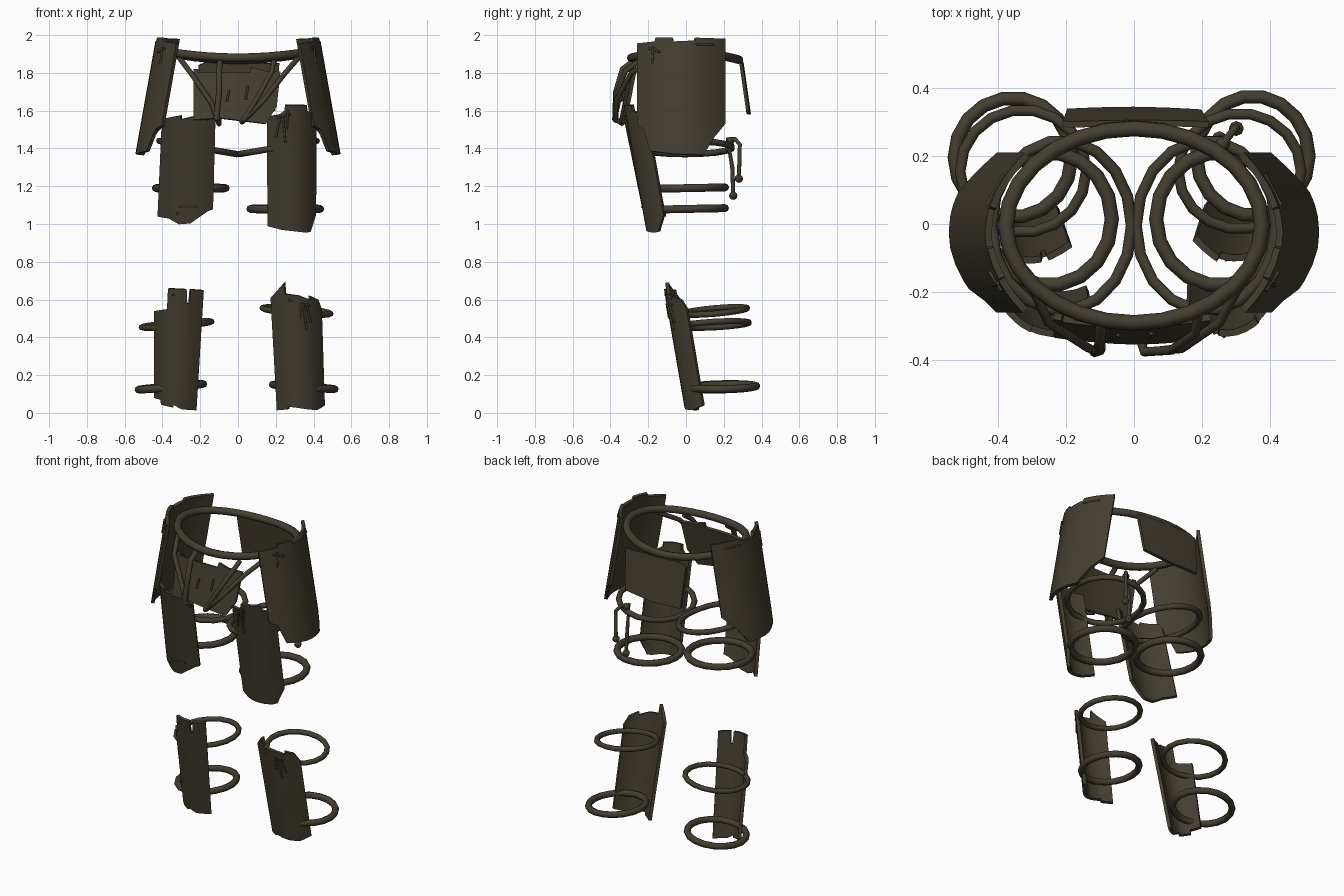
import bpy, bmesh, math
from mathutils import Vector

leather = bpy.data.materials.new("dark_brown_leather")
leather.diffuse_color = (0.058, 0.048, 0.03, 1)


def finish(ob, angle=40):
    ob.data.materials.append(leather)
    bpy.ops.object.select_all(action='DESELECT')
    ob.select_set(True)
    bpy.context.view_layer.objects.active = ob
    if ob.type == 'CURVE':
        bpy.ops.object.convert(target='MESH')
    for m in list(ob.modifiers):
        bpy.ops.object.modifier_apply(modifier=m.name)
    bpy.ops.object.shade_smooth_by_angle(angle=math.radians(angle))


def sample(line, u):
    for (a, za), (b, zb) in zip(line, line[1:]):
        if a <= u <= b:
            return za + (zb - za) * (u - a) / (b - a)
    return line[-1][1]


def plate(name, top, bottom, out, half, sag, upper, lower, thick=0.02):
    """Bent, leaning plate; upper and lower are its edge heights over u = -1..1."""
    top, bottom, o = Vector(top), Vector(bottom), Vector(out).normalized()
    side = Vector((-o.y, o.x, 0))
    half = half if isinstance(half, tuple) else (half, half)

    def surface(u, z):
        t = (top.z - z) / (top.z - bottom.z)
        p = top.lerp(bottom, t) + side * u * (half[0] + (half[1] - half[0]) * t)
        return p - o * sag * u * u

    us = sorted({round(p[0], 3) for p in upper + lower} | {i / 5 for i in range(-5, 6)})
    bm = bmesh.new()
    cols = []
    for u in us:
        a, b = sample(upper, u), sample(lower, u)
        cols.append([bm.verts.new(surface(u, a + (b - a) * k / 3)) for k in range(4)])
    for c, d in zip(cols, cols[1:]):
        for k in range(3):
            bm.faces.new((c[k], c[k + 1], d[k + 1], d[k]))
    me = bpy.data.meshes.new(name)
    bm.to_mesh(me)
    bm.free()
    ob = bpy.data.objects.new(name, me)
    bpy.context.collection.objects.link(ob)
    mod = ob.modifiers.new("thickness", 'SOLIDIFY')
    mod.thickness, mod.offset = thick, 0
    finish(ob)
    return lambda u, z: surface(u, z) + o * (thick / 2 + 0.004)


def tube(name, points, radius, closed=False):
    cu = bpy.data.curves.new(name, 'CURVE')
    cu.dimensions = '3D'
    cu.bevel_depth, cu.bevel_resolution = radius, 2
    cu.use_fill_caps = True
    sp = cu.splines.new('POLY')
    sp.points.add(len(points) - 1)
    for p, co in zip(sp.points, points):
        p.co = (*co, 1)
    sp.use_cyclic_u = closed
    ob = bpy.data.objects.new(name, cu)
    bpy.context.collection.objects.link(ob)
    finish(ob, 50)


def ring(name, cx, cy, z, rx, ry, radius, tilt_x=0, tilt_y=0, n=18, dip=0):
    pts = []
    for i in range(n):
        a = 2 * math.pi * i / n
        c, s = math.cos(a), math.sin(a)
        pts.append((cx + rx * c, cy + ry * s, z + tilt_x * c + tilt_y * s - dip * s * s))
    tube(name, pts, radius, True)


def stitches(name, at, marks):
    """Thin lacing ends lying on a plate."""
    for i, (u1, z1, u2, z2) in enumerate(marks):
        tube(f"{name}_{i + 1}", [at(u1, z1), at(u2, z2)], 0.006)


# Waist belt
ring("belt", 0, -0.005, 1.91, 0.375, 0.285, 0.023, tilt_y=-0.005, n=28, dip=0.035)

# Hip plates
hip_low = [(-1, 1.52), (-0.85, 1.5), (-0.7, 1.385), (-0.2, 1.37), (0.5, 1.365),
           (0.62, 1.41), (0.75, 1.46), (1, 1.53)]
hip_top = [(-1, 1.955), (-0.6, 1.965), (-0.58, 1.985), (-0.2, 1.985), (-0.18, 1.965),
           (0.3, 1.97), (0.32, 1.985), (1, 1.98)]
for name, s in (("left", -1), ("right", 1)):
    up, low = hip_top, hip_low
    if s < 0:
        up, low = ([(-u, z) for u, z in reversed(e)] for e in (up, low))
    at = plate(name + "_hip_plate", (s * 0.425, -0.025, 1.98), (s * 0.535, -0.025, 1.36),
               (s, 0, 0), 0.228, 0.11, up, low)
    stitches(name + "_hip_lacing", at, [(-0.75 * s, 1.93, -0.5 * s, 1.91),
             (-0.65 * s, 1.94, -0.68 * s, 1.85), (0.35 * s, 1.95, 0.75 * s, 1.95)])

# Front and back waist plates
at = plate("front_waist_plate", (-0.005, -0.29, 1.82), (-0.02, -0.345, 1.54), (0, -1, 0),
           (0.23, 0.215), 0.02,
           [(-1, 1.82), (-0.9, 1.82), (-0.88, 1.8), (0.3, 1.8), (0.32, 1.83), (0.6, 1.81), (1, 1.805)],
           [(-1, 1.55), (-0.4, 1.56), (0.2, 1.545), (0.78, 1.53), (1, 1.62)])
stitches("front_lacing", at, [(-0.16, 1.71, -0.2, 1.65), (0.27, 1.73, 0.25, 1.66)])
plate("back_waist_plate", (0.005, 0.295, 1.86), (0, 0.335, 1.58), (0, 1, 0), (0.215, 0.195),
      0.005, [(-1, 1.85), (0.8, 1.86), (1, 1.84)], [(-1, 1.6), (0, 1.58), (1, 1.585)], 0.018)

# Straps that carry the front plate
tube("left_strap", [(-0.31, -0.16, 1.88), (-0.25, -0.29, 1.80), (-0.14, -0.36, 1.64), (-0.11, -0.375, 1.56),
     (-0.1, -0.34, 1.53), (-0.1, -0.32, 1.55)], 0.014)
tube("left_upright_strap", [(-0.095, -0.28, 1.86), (-0.1, -0.335, 1.82), (-0.1, -0.37, 1.7),
     (-0.115, -0.375, 1.55)], 0.016)
tube("right_strap", [(0.32, -0.16, 1.88), (0.25, -0.29, 1.80), (0.14, -0.365, 1.66),
     (0.03, -0.375, 1.55), (0.02, -0.34, 1.54)], 0.014)
tube("right_upright_strap", [(0.19, -0.25, 1.86), (0.18, -0.32, 1.81), (0.11, -0.37, 1.68),
     (0.03, -0.375, 1.55)], 0.014)

# Thigh plates
at = plate("left_thigh_plate", (-0.275, -0.315, 1.56), (-0.295, -0.2, 1.0), (-0.25, -1, 0),
           (0.14, 0.145), 0.065,
           [(-1, 1.53), (-0.9, 1.56), (-0.2, 1.575), (-0.18, 1.555), (0.3, 1.57), (0.75, 1.55),
            (0.77, 1.6), (1, 1.6)],
           [(-1, 1.04), (-0.5, 1.03), (-0.1, 1.0), (0.3, 1.005), (0.85, 1.07), (1, 1.08)])
stitches("left_thigh_lacing", at, [(-0.1, 1.09, 0.55, 1.09), (-0.2, 1.06, -0.15, 1.05)])
at = plate("right_thigh_plate", (0.30, -0.315, 1.62), (0.30, -0.195, 0.955), (0.25, -1, 0),
           (0.13, 0.125), 0.07,
           [(-1, 1.57), (-0.6, 1.58), (-0.4, 1.6), (-0.38, 1.63), (0.5, 1.63), (0.52, 1.6), (1, 1.57)],
           [(-1, 0.99), (-0.5, 0.97), (0.5, 0.955), (0.7, 0.96), (1, 1.05)])
stitches("right_thigh_lacing", at, [(-0.75, 1.56, -0.2, 1.58), (-0.5, 1.57, -0.4, 1.43),
         (-0.6, 1.56, -0.75, 1.46), (-0.3, 1.6, -0.35, 1.5)])

# Thigh straps
for name, s, z in (("left", -1, 1.19), ("right", 1, 1.08)):
    ring(name + "_upper_thigh_strap", s * 0.212, -0.005, 1.405, 0.205, 0.25, 0.017, tilt_x=s * 0.035)
    ring(name + "_lower_thigh_strap", s * 0.25, 0.015, z, 0.185, 0.195, 0.021, tilt_y=0.004)

# Hanging cord with two knotted ends
tube("cord", [(0.25, 0.25, 1.16), (0.245, 0.245, 1.3), (0.25, 0.22, 1.45), (0.28, 0.26, 1.45),
     (0.3, 0.285, 1.42), (0.3, 0.28, 1.24)], 0.011)
for i, (x, y, z) in enumerate(((0.25, 0.25, 1.15), (0.3, 0.28, 1.24), (0.26, 0.235, 1.44))):
    bpy.ops.mesh.primitive_uv_sphere_add(segments=8, ring_count=6, radius=0.022, location=(x, y, z))
    bpy.context.object.name = f"cord_knot_{i + 1}"
    finish(bpy.context.object)

# Shin plates
at = plate("left_shin_plate", (-0.325, -0.105, 0.66), (-0.345, 0.005, 0.02), (-0.2, -1, 0),
           (0.128, 0.108), 0.07,
           [(-1, 0.54), (-0.36, 0.55), (-0.34, 0.66), (0.4, 0.655), (0.44, 0.58), (0.52, 0.58),
            (0.54, 0.655), (1, 0.65)],
           [(-1, 0.08), (-0.6, 0.07), (-0.58, 0.045), (0, 0.03), (0.02, 0.045), (0.4, 0.02), (1, 0.015)])
stitches("left_shin_lacing", at, [(-0.15, 0.63, -0.1, 0.62)])
at = plate("right_shin_plate", (0.315, -0.105, 0.66), (0.343, 0.005, 0.02), (0.15, -1, 0),
           (0.13, 0.122), 0.075,
           [(-1, 0.61), (-0.5, 0.69), (-0.48, 0.63), (0.1, 0.62), (0.5, 0.6), (0.52, 0.62),
            (0.85, 0.6), (1, 0.55)],
           [(-1, 0.015), (-0.6, 0.02), (-0.58, 0.035), (0.2, 0.02), (0.6, 0.015), (1, 0.04)])
stitches("right_shin_lacing", at, [(-0.4, 0.6, 0.5, 0.57), (0.2, 0.58, 0.3, 0.44),
         (0.35, 0.57, 0.5, 0.48), (0.1, 0.58, 0.08, 0.5)])

# Shin straps
ring("left_upper_shin_strap", -0.325, 0.155, 0.468, 0.185, 0.18, 0.016, 0.015, 0.01)
ring("left_lower_shin_strap", -0.355, 0.195, 0.138, 0.172, 0.175, 0.02, 0.015, 0.004)
ring("right_upper_shin_strap", 0.31, 0.155, 0.54, 0.18, 0.17, 0.016, -0.015, 0.015)
ring("right_lower_shin_strap", 0.348, 0.2, 0.138, 0.165, 0.175, 0.02, -0.012, 0.004)
